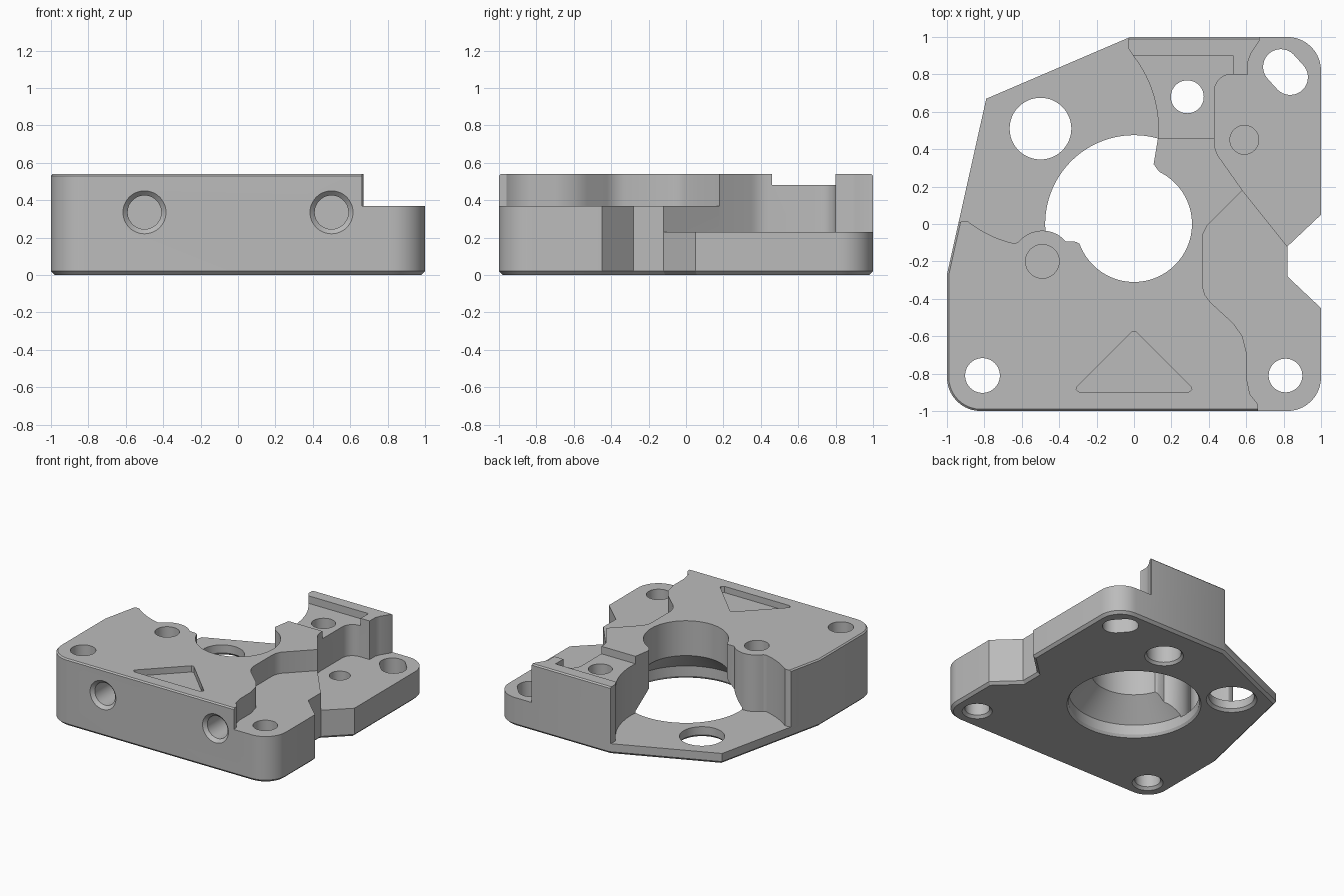
import bpy
import bmesh
from math import sin, cos, radians, pi
from mathutils import Matrix

cube = bpy.data.objects.get("Cube")
if cube:
    bpy.data.objects.remove(cube, do_unlink=True)

grey = bpy.data.materials.new("mid_grey")
grey.use_nodes = True
grey.diffuse_color = (0.5, 0.5, 0.5, 1)
shader = next(n for n in grey.node_tree.nodes if n.type == "BSDF_PRINCIPLED")
shader.inputs["Base Color"].default_value = (0.5, 0.5, 0.5, 1)

TOP, PLATE = 0.54, 0.085


def arc(cx, cy, r, start, end, steps=10):
    angles = [radians(start + (end - start) * i / steps) for i in range(steps + 1)]
    return [(cx + r * cos(a), cy + r * sin(a)) for a in angles]


def finish(name, bm):
    bmesh.ops.recalc_face_normals(bm, faces=bm.faces)
    mesh = bpy.data.meshes.new(name)
    bm.to_mesh(mesh)
    bm.free()
    obj = bpy.data.objects.new(name, mesh)
    bpy.context.collection.objects.link(obj)
    mesh.materials.append(grey)
    return obj


def prism(name, outline, low, high, chamfers=()):
    """Extrude an outline; chamfers is a list of (height, width)."""
    bm = bmesh.new()
    face = bm.faces.new([bm.verts.new((x, y, low)) for x, y in outline])
    new = bmesh.ops.extrude_face_region(bm, geom=[face])["geom"]
    for v in new:
        if isinstance(v, bmesh.types.BMVert):
            v.co.z = high
    for z, width in chamfers:
        rim = [e for e in bm.edges if all(abs(v.co.z - z) < 1e-5 for v in e.verts)]
        bmesh.ops.bevel(bm, geom=rim, offset=width, segments=1, affect="EDGES")
    return finish(name, bm)


def lathe(name, profile, matrix, sides=48):
    """Solid of revolution from (radius, height) pairs."""
    bm = bmesh.new()
    rings = [[bm.verts.new((r * cos(2 * pi * i / sides), r * sin(2 * pi * i / sides), h))
              for i in range(sides)] for r, h in profile]
    for a, b in zip(rings, rings[1:]):
        for i in range(sides):
            j = (i + 1) % sides
            bm.faces.new((a[i], a[j], b[j], b[i]))
    bm.faces.new(rings[0])
    bm.faces.new(rings[-1])
    bm.transform(matrix)
    return finish(name, bm)


# Full-height body with rounded corners and a notched right side
outline = (arc(-0.82, -0.82, 0.18, 180, 270) + arc(0.82, -0.82, 0.18, 270, 360)
           + [(1, -0.45), (0.82, -0.28), (0.82, -0.12), (1, 0.05)]
           + arc(0.82, 0.82, 0.18, 0, 90)
           + [(-0.02, 1), (-0.79, 0.67), (-1, -0.27)])
body = prism("mount_block", outline, 0, TOP, [(0, 0.02), (TOP, 0.01)])


def cut(cutter):
    cutter.hide_render = True
    mod = body.modifiers.new("cut", "BOOLEAN")
    mod.operation = "DIFFERENCE"
    mod.solver = "EXACT"
    mod.object = cutter
    graph = bpy.context.evaluated_depsgraph_get()
    graph.update()
    old = body.data
    result = bpy.data.meshes.new_from_object(body.evaluated_get(graph))
    body.modifiers.clear()
    body.data = result
    bpy.data.meshes.remove(old)
    bpy.data.objects.remove(cutter, do_unlink=True)


# Back left: lowered to a thin plate, with a round clearance wall and a screw boss
plate_area = ([(-0.01, 1.1), (-0.03, 0.98), (-0.03, 0.94)]
              + arc(-0.5, 0.51, 0.63, 38, -5, 16)
              + [(0.115, 0.38), (0.105, 0.32), (0.13, 0.285), (0.2, 0.22),
                 (0, 0), (-0.2, -0.2), (-0.26, -0.16), (-0.285, -0.11), (-0.31, -0.095)]
              + arc(-0.49, -0.2, 0.165, 40, 142)
              + arc(-0.5, 0.51, 0.63, -103, -128)
              + [(-0.92, 0.015), (-0.95, 0), (-1.1, -0.04), (-1.2, 1.1)])
cut(prism("plate_cutter", plate_area, PLATE, 0.7))

# Back right: lowered step around the slotted hole
back_step = ([(0.68, 1.1), (0.67, 0.98), (0.625, 0.91), (0.61, 0.87), (0.61, 0.8)]
             + arc(0.52, 0.71, 0.09, 90, 180, 6)
             + arc(0.58, 0.44, 0.15, 180, 218, 5)
             + [(0.58, 0.18), (0.82, -0.12), (0.83, -0.14), (1.2, -0.14), (1.2, 1.1)])
cut(prism("back_step_cutter", back_step, 0.23, 0.7))

# Front right: middle step
front_step = ([(0.6, 0.2), (0.39, -0.01), (0.37, -0.05), (0.365, -0.09),
               (0.365, -0.33), (0.38, -0.38), (0.41, -0.42), (0.53, -0.53),
               (0.58, -0.6), (0.605, -0.7), (0.605, -0.84), (0.62, -0.91),
               (0.66, -0.96), (0.67, -1.1), (1.2, -1.1), (1.2, 0.2)])
cut(prism("front_step_cutter", front_step, 0.37, 0.7))

# Shallow recess behind the back ridge and triangular pocket
cut(prism("recess_cutter", [(-0.1, 0.46), (0.53, 0.46), (0.53, 0.9), (-0.1, 0.9)], 0.48, 0.7))
triangle = [(-0.29, -0.9), (0.29, -0.9), (0.31, -0.885), (0.305, -0.87),
            (0.01, -0.575), (-0.01, -0.575), (-0.305, -0.87), (-0.31, -0.885)]
cut(prism("triangle_cutter", triangle, 0.49, 0.7))

# Central bore, widening to a cone and a wide opening below
bore = [(0.495, -0.01), (0.475, 0.02), (0.475, 0.1), (0.31, 0.26), (0.31, 0.7)]
cut(lathe("bore_cutter", bore, Matrix(), 96))

# Vertical through holes, chamfered underneath
for x, y, r in [(-0.81, -0.81, 0.093), (0.81, -0.81, 0.09), (-0.5, 0.51, 0.165)]:
    profile = [(r + 0.03, -0.01), (r, 0.02), (r, 0.7)]
    cut(lathe("hole_cutter", profile, Matrix.Translation((x, y, 0))))

# Counterbored hole through the back block
stepped = [(0.15, -0.01), (0.125, 0.02), (0.125, 0.3), (0.088, 0.3), (0.088, 0.7)]
cut(lathe("stepped_hole_cutter", stepped, Matrix.Translation((0.285, 0.68, 0))))

# Blind holes from above
for x, y, r, floor in [(-0.49, -0.2, 0.09, 0.2), (0.59, 0.45, 0.077, 0.09)]:
    cut(lathe("blind_cutter", [(r, floor), (r, 0.7)], Matrix.Translation((x, y, 0))))

# Slotted hole in the back right corner
slot = arc(0.785, 0.84, 0.095, 45, 225, 16) + arc(0.835, 0.785, 0.095, 225, 405, 16)
cut(prism("slot_cutter", slot, -0.1, 0.7))

# Horizontal screw holes in the front
for side in (-1, 1):
    place = Matrix.Translation((side * 0.5, -1, 0.335)) @ Matrix.Rotation(radians(-90), 4, "X")
    cut(lathe("front_hole_cutter", [(0.125, -0.01), (0.09, 0.025), (0.09, 0.35)], place))

# Smooth the curved walls and keep the edges sharp
bpy.ops.object.select_all(action="DESELECT")
body.select_set(True)
bpy.context.view_layer.objects.active = body
bpy.ops.object.shade_smooth_by_angle(angle=radians(30))
